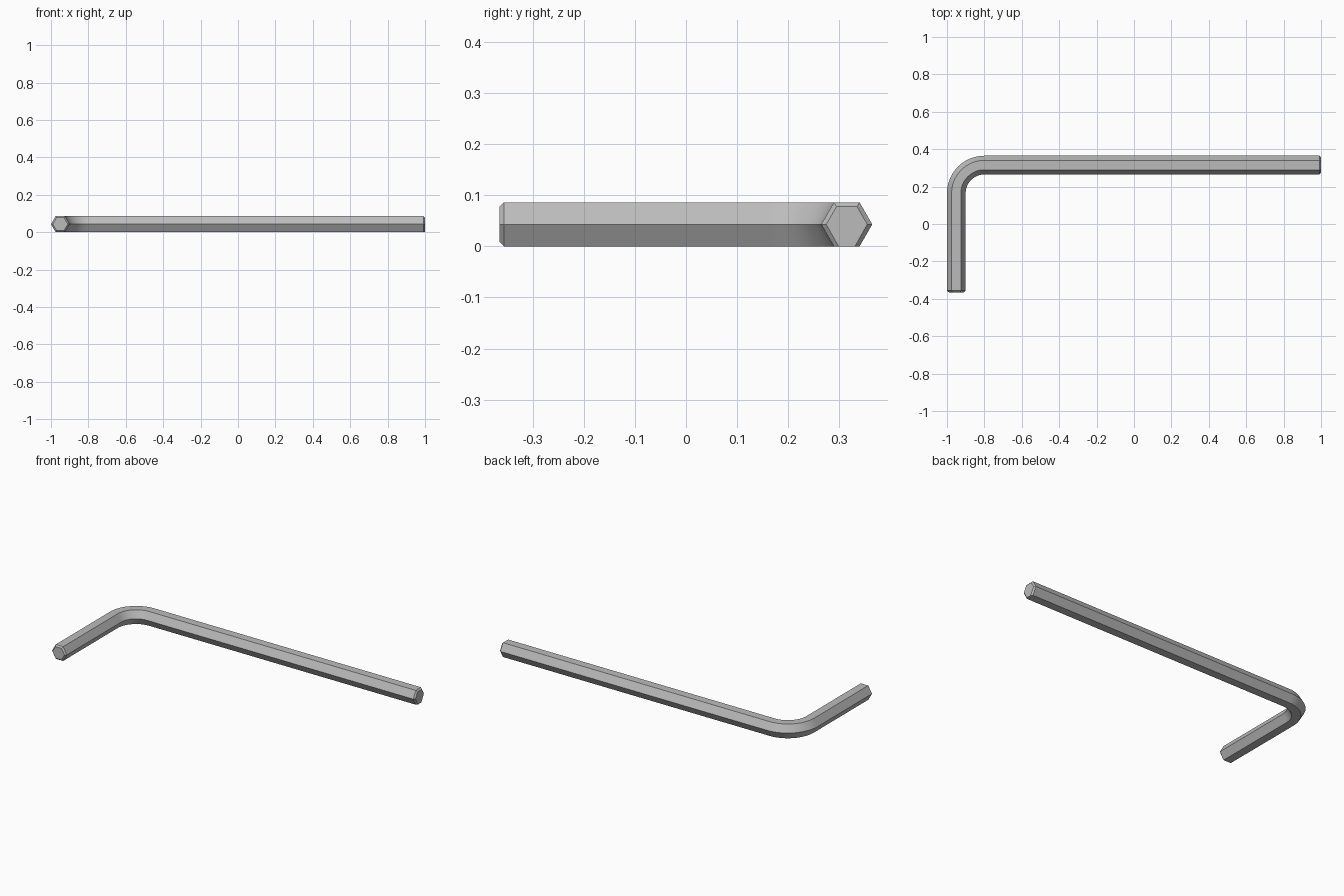
import bpy
import bmesh
from math import sin, cos, pi, radians
from mathutils import Vector

cube = bpy.data.objects.get("Cube")
if cube:
    bpy.data.objects.remove(cube, do_unlink=True)

RADIUS = 0.05                       # hexagon corner radius
HALF = RADIUS * cos(pi / 6)         # half the distance across flats
CHAMFER = 0.0085
BEND = 0.15                         # bend radius at the centre line
CENTRE = Vector((-0.8, 0.165, HALF))
STEPS = 24

steel = bpy.data.materials.new("steel grey")
steel.use_nodes = True
colour = (0.5, 0.5, 0.5, 1)
steel.diffuse_color = colour
steel.node_tree.nodes["Principled BSDF"].inputs["Base Color"].default_value = colour


def hexagon(bm, point, side, inset=0.0, flat_base=False):
    """Hexagonal ring of vertices with flats on top and bottom."""
    r = RADIUS - inset / cos(pi / 6)
    ring = []
    for i in range(6):
        a = i * pi / 3
        across, up = r * cos(a), r * sin(a)
        if flat_base and i > 3:     # carry the end face down to the lower flat
            across *= 1 - inset / r
            up = -HALF
        ring.append(bm.verts.new(point + side * across + Vector((0, 0, up))))
    return ring


bm = bmesh.new()
left, back = Vector((-1, 0, 0)), Vector((0, 1, 0))
short_end = Vector((CENTRE.x - BEND, -0.365, HALF))
long_end = Vector((1, CENTRE.y + BEND, HALF))

# short arm end, bend, long arm end
rings = [hexagon(bm, short_end, left, CHAMFER),
         hexagon(bm, short_end + back * CHAMFER, left)]
for i in range(STEPS + 1):
    a = pi / 2 * i / STEPS
    side = left * cos(a) + back * sin(a)
    rings.append(hexagon(bm, CENTRE + side * BEND, side))
rings += [hexagon(bm, long_end + left * CHAMFER, back),
          hexagon(bm, long_end, back, CHAMFER, flat_base=True)]

# skin and end caps
for a, b in zip(rings, rings[1:]):
    for i in range(6):
        j = (i + 1) % 6
        bm.faces.new((a[i], a[j], b[j], b[i]))
bm.faces.new(rings[0])
bm.faces.new(rings[-1])
bmesh.ops.recalc_face_normals(bm, faces=bm.faces)

mesh = bpy.data.meshes.new("hex_key")
bm.to_mesh(mesh)
bm.free()
mesh.materials.append(steel)
key = bpy.data.objects.new("hex_key", mesh)
bpy.context.collection.objects.link(key)

bpy.ops.object.select_all(action="DESELECT")
key.select_set(True)
bpy.context.view_layer.objects.active = key
bpy.ops.object.shade_smooth_by_angle(angle=radians(30))
